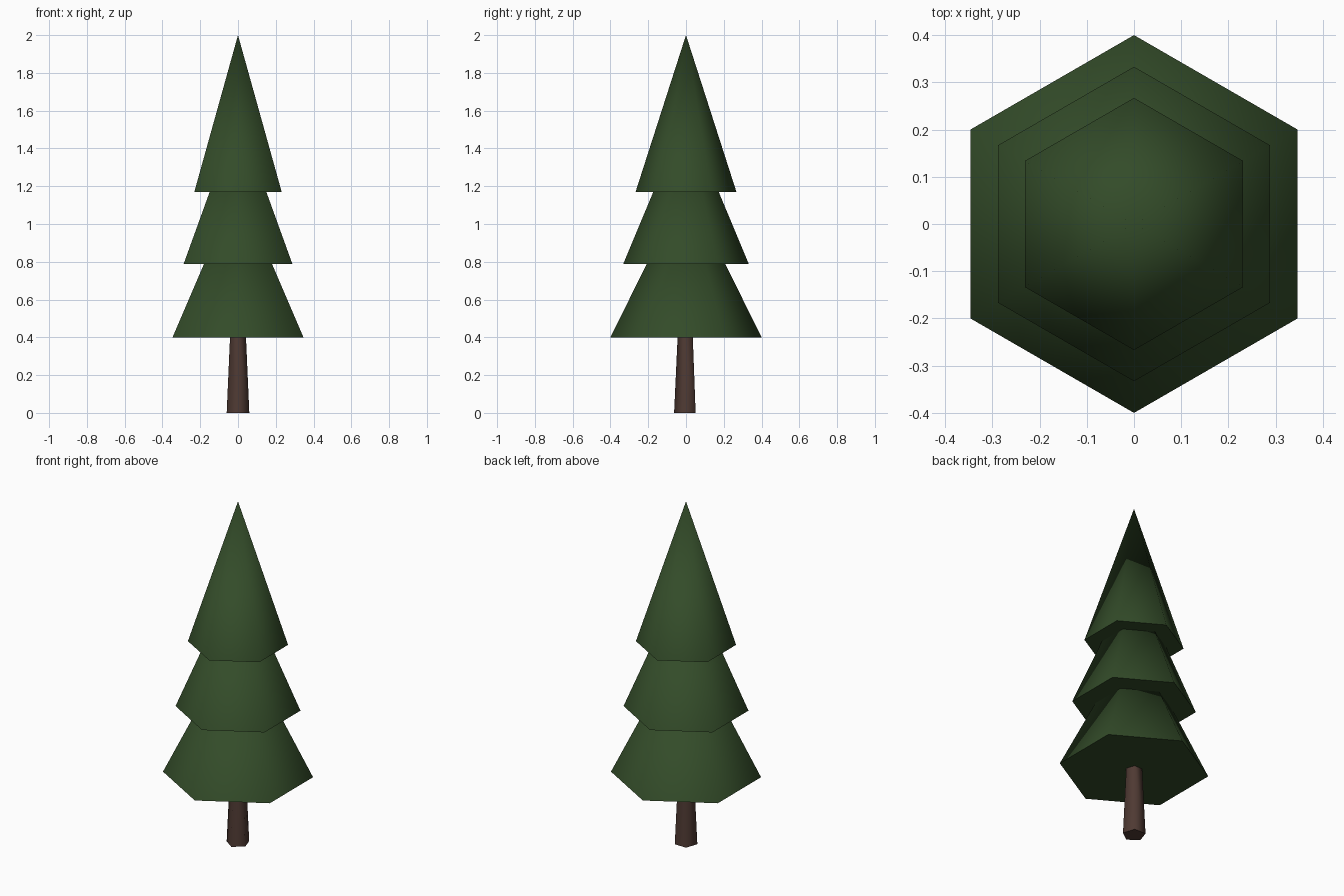
import bpy
from math import pi, radians

cube = bpy.data.objects.get("Cube")
if cube:
    bpy.data.objects.remove(cube, do_unlink=True)


def material(name, rgb):
    mat = bpy.data.materials.new(name)
    mat.use_nodes = True
    mat.diffuse_color = (*rgb, 1)
    mat.node_tree.nodes["Principled BSDF"].inputs["Base Color"].default_value = (*rgb, 1)
    return mat


def cone(name, sides, bottom_radius, top_radius, z_bottom, z_top, mat, turn=0):
    """Closed upright cone with smooth sides and a sharp base edge."""
    bpy.ops.mesh.primitive_cone_add(
        vertices=sides, radius1=bottom_radius, radius2=top_radius,
        depth=z_top - z_bottom, location=(0, 0, (z_bottom + z_top) / 2),
        rotation=(0, 0, turn))
    obj = bpy.context.object
    obj.name = name
    obj.data.materials.append(mat)
    bpy.ops.object.shade_smooth_by_angle(angle=radians(80))
    return obj


bark = material("dark brown bark", (0.078, 0.042, 0.033))
needles = material("dark green needles", (0.033, 0.071, 0.022))

# Five-sided tapered trunk, one corner to the front
cone("trunk", 5, 0.063, 0.044, 0, 0.41, bark, turn=pi)

# Three overlapping six-sided foliage tiers
tiers = [
    ("lower_foliage", 0.40, 0.40, 1.21),
    ("middle_foliage", 0.333, 0.787, 1.585),
    ("top_foliage", 0.267, 1.17, 2.0),
]
for name, radius, z_bottom, z_top in tiers:
    cone(name, 6, radius, 0, z_bottom, z_top, needles)
